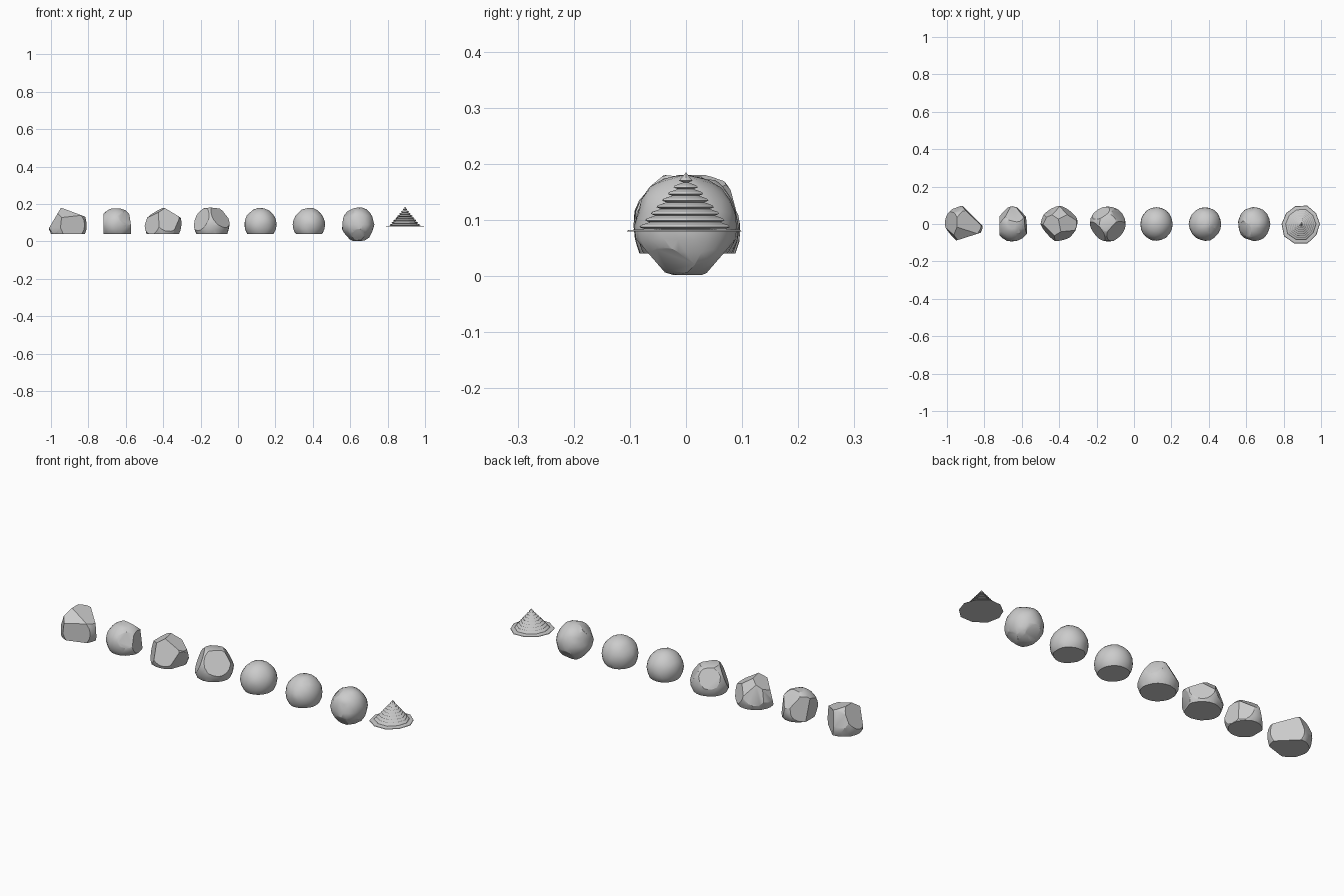
import bpy, bmesh, math, random
from mathutils import Vector, noise

if "Cube" in bpy.data.objects:
    bpy.data.objects.remove(bpy.data.objects["Cube"])

CENTRE_Z = 0.09
FLOOR = ((0, 0, -1), 0.05)      # flat underside shared by most stones


def finish(name, bm, loc, angle):
    bmesh.ops.recalc_face_normals(bm, faces=bm.faces)
    mesh = bpy.data.meshes.new(name)
    bm.to_mesh(mesh)
    bm.free()
    obj = bpy.data.objects.new(name, mesh)
    obj.location = loc
    bpy.context.collection.objects.link(obj)
    bpy.ops.object.select_all(action='DESELECT')
    obj.select_set(True)
    bpy.context.view_layer.objects.active = obj
    bpy.ops.object.shade_smooth_by_angle(angle=math.radians(angle))
    return obj


def stone(name, x, size, cuts, rough=0.03, seed=0):
    """Rough ball chipped by planes given as (normal, distance)."""
    bm = bmesh.new()
    bmesh.ops.create_icosphere(bm, subdivisions=3, radius=1)
    for v in bm.verts:
        n = noise.noise(v.co * 2.2 + Vector((seed * 7.3, 1.7, 3.1)))
        k = 1 + rough * n
        v.co = Vector([c * s * k for c, s in zip(v.co, size)])
    for normal, dist in cuts:
        n = Vector(normal).normalized()
        bmesh.ops.bisect_plane(bm, geom=bm.verts[:] + bm.edges[:] + bm.faces[:],
                               plane_co=n * dist, plane_no=n, clear_outer=True)
        rim = [e for e in bm.edges if e.is_boundary]
        if rim:
            bmesh.ops.holes_fill(bm, edges=rim, sides=0)
    return finish(name, bm, (x, 0, CENTRE_Z), 28)


# Peaked stone with a broad front facet
stone("peaked_stone", -0.91, (0.103, 0.098, 0.108), [
    FLOOR, ((0.35, 0, 0.94), 0.072), ((-0.85, 0, 0.5), 0.077),
    ((0.7, 0.7, 0.05), 0.062), ((0.3, -0.94, 0), 0.072),
    ((-0.7, -0.6, 0.1), 0.085), ((0.1, -0.6, 0.8), 0.078),
    ((-0.3, 0.9, 0.3), 0.09)], 0.04, 1)

# Narrow upright stone
stone("narrow_stone", -0.65, (0.092, 0.094, 0.09), [
    FLOOR, ((-1, 0, 0), 0.069), ((1, 0.1, 0.1), 0.071),
    ((0.15, 0.65, 0.75), 0.074), ((-0.75, 0.6, 0.2), 0.068),
    ((0.75, 0.65, 0.1), 0.075), ((0, 0, 1), 0.085),
    ((0.6, -0.7, 0.4), 0.083)], 0.05, 2)

# Strongly faceted stone
stone("faceted_stone", -0.40, (0.1, 0.096, 0.102), [
    FLOOR, ((0.3, -0.9, 0.35), 0.07), ((0.5, 0.1, 0.85), 0.076),
    ((-0.5, -0.1, 0.85), 0.075), ((-0.75, -0.65, 0.2), 0.072),
    ((0.85, -0.3, -0.2), 0.084), ((0.6, 0.75, 0.25), 0.078),
    ((-0.5, 0.8, 0.3), 0.08), ((-0.9, 0.3, 0.3), 0.088),
    ((0.1, 0.7, 0.7), 0.08)], 0.03, 3)

# Wedge-topped stone
stone("wedge_stone", -0.14, (0.096, 0.094, 0.098), [
    FLOOR, ((0.65, -0.55, 0.55), 0.069), ((-0.75, -0.55, 0.35), 0.072),
    ((0, 0.1, 1), 0.086), ((-0.45, 0.75, 0.45), 0.079),
    ((0.7, 0.55, 0.5), 0.083)], 0.04, 4)

# Three rounded stones, the last one whole underneath
stone("round_stone", 0.12, (0.086, 0.09, 0.089), [FLOOR], 0.025, 5)
stone("cracked_round_stone", 0.38, (0.086, 0.09, 0.09), [
    FLOOR, ((0.5, -0.35, 0.8), 0.086)], 0.05, 6)
stone("whole_stone", 0.642, (0.085, 0.091, 0.092), [
    ((0, 0, -1), 0.088), ((-0.6, -0.3, 0.7), 0.081), ((-0.65, -0.3, -0.7), 0.082),
    ((0.65, -0.3, -0.7), 0.082), ((0, 0.75, -0.65), 0.083),
    ((0, -0.75, -0.65), 0.083)], 0.07, 7)

# Stepped mound: thin skirt and shrinking tiers, irregular many-sided rings
random.seed(4)
SIDES, TIERS = 10, 8
profile = [(0.106, 0.080), (0.104, 0.082)]
for i in range(TIERS):
    r = 0.084 - 0.0102 * i
    z = 0.0845 + 0.0118 * i
    profile += [(r - 0.008, z), (r, z + 0.003), (r - 0.003, z + 0.0065)]
bm = bmesh.new()
wobble = [random.uniform(0.92, 1.07) for _ in range(SIDES)]
rings = []
for r, z in profile:
    rings.append([bm.verts.new((r * w * math.cos(a), r * w * math.sin(a), z))
                  for w, a in ((wobble[j], 2 * math.pi * j / SIDES)
                               for j in range(SIDES))])
for a, b in zip(rings, rings[1:]):
    for j in range(SIDES):
        k = (j + 1) % SIDES
        bm.faces.new((a[j], a[k], b[k], b[j]))
bm.faces.new(rings[0][::-1])
tip = bm.verts.new((0, 0, 0.185))
for j in range(SIDES):
    bm.faces.new((rings[-1][j], rings[-1][(j + 1) % SIDES], tip))
finish("stepped_mound", bm, (0.893, 0, 0), 25)
